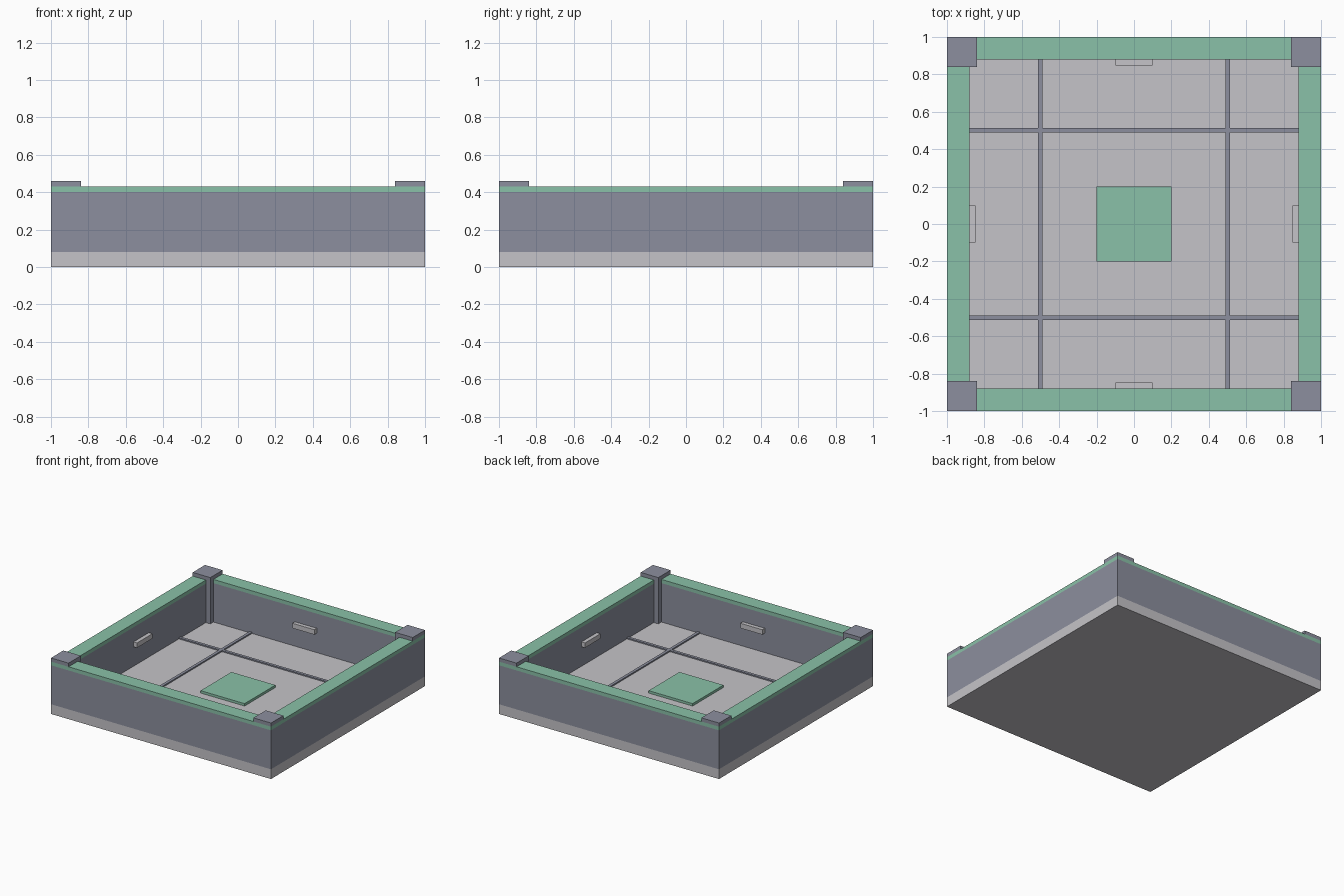
import bpy

if "Cube" in bpy.data.objects:
    bpy.data.objects.remove(bpy.data.objects["Cube"])


def material(name, rgb):
    m = bpy.data.materials.new(name)
    m.diffuse_color = (*rgb, 1.0)
    m.use_nodes = True
    m.node_tree.nodes["Principled BSDF"].inputs["Base Color"].default_value = m.diffuse_color
    return m


slate = material("slate grey", (0.262, 0.275, 0.342))
pale = material("pale grey", (0.558, 0.552, 0.578))
green = material("soft green", (0.254, 0.533, 0.392))


def box(name, x, y, z, mat):
    """Box from (min, max) ranges on each axis."""
    verts = [(a, b, c) for a in x for b in y for c in z]
    faces = [(0, 1, 3, 2), (4, 6, 7, 5), (0, 4, 5, 1),
             (2, 3, 7, 6), (0, 2, 6, 4), (1, 5, 7, 3)]
    me = bpy.data.meshes.new(name)
    me.from_pydata(verts, [], faces)
    me.materials.append(mat)
    ob = bpy.data.objects.new(name, me)
    bpy.context.collection.objects.link(ob)
    return ob


def span(s, a, b):
    """Range a..b placed on the side given by sign s."""
    return tuple(sorted((s * a, s * b)))


# Floor slab and centre plate
box("floor_slab", (-1, 1), (-1, 1), (0, 0.08), pale)
box("centre_plate", (-0.2, 0.2), (-0.2, 0.2), (0.08, 0.10), green)

for s, fb, lr in ((-1, "front", "left"), (1, "back", "right")):
    # Walls with green rim
    for part, z, mat in (("wall", (0.08, 0.40), slate), ("rim", (0.40, 0.43), green)):
        box(f"{fb}_{part}", (-1, 1), span(s, 0.88, 1), z, mat)
        box(f"{lr}_{part}", span(s, 0.88, 1), (-0.88, 0.88), z, mat)
    # Small ledges on the inner wall faces
    box(f"{fb}_ledge", (-0.1, 0.1), span(s, 0.848, 0.88), (0.24, 0.28), pale)
    box(f"{lr}_ledge", span(s, 0.848, 0.88), (-0.1, 0.1), (0.24, 0.28), pale)
    # Floor strips
    box(f"{fb}_floor_strip", (-0.88, 0.88), span(s, 0.488, 0.512), (0.08, 0.09), slate)
    box(f"{lr}_floor_strip", span(s, 0.488, 0.512), (-0.88, 0.88), (0.08, 0.0905), slate)
    # Corner posts, with caps above the rim
    for t, side in ((-1, "left"), (1, "right")):
        box(f"{fb}_{side}_post", span(t, 0.84, 0.95), span(s, 0.84, 0.95), (0.08, 0.43), slate)
        box(f"{fb}_{side}_post_cap", span(t, 0.84, 1), span(s, 0.84, 1), (0.43, 0.46), slate)
